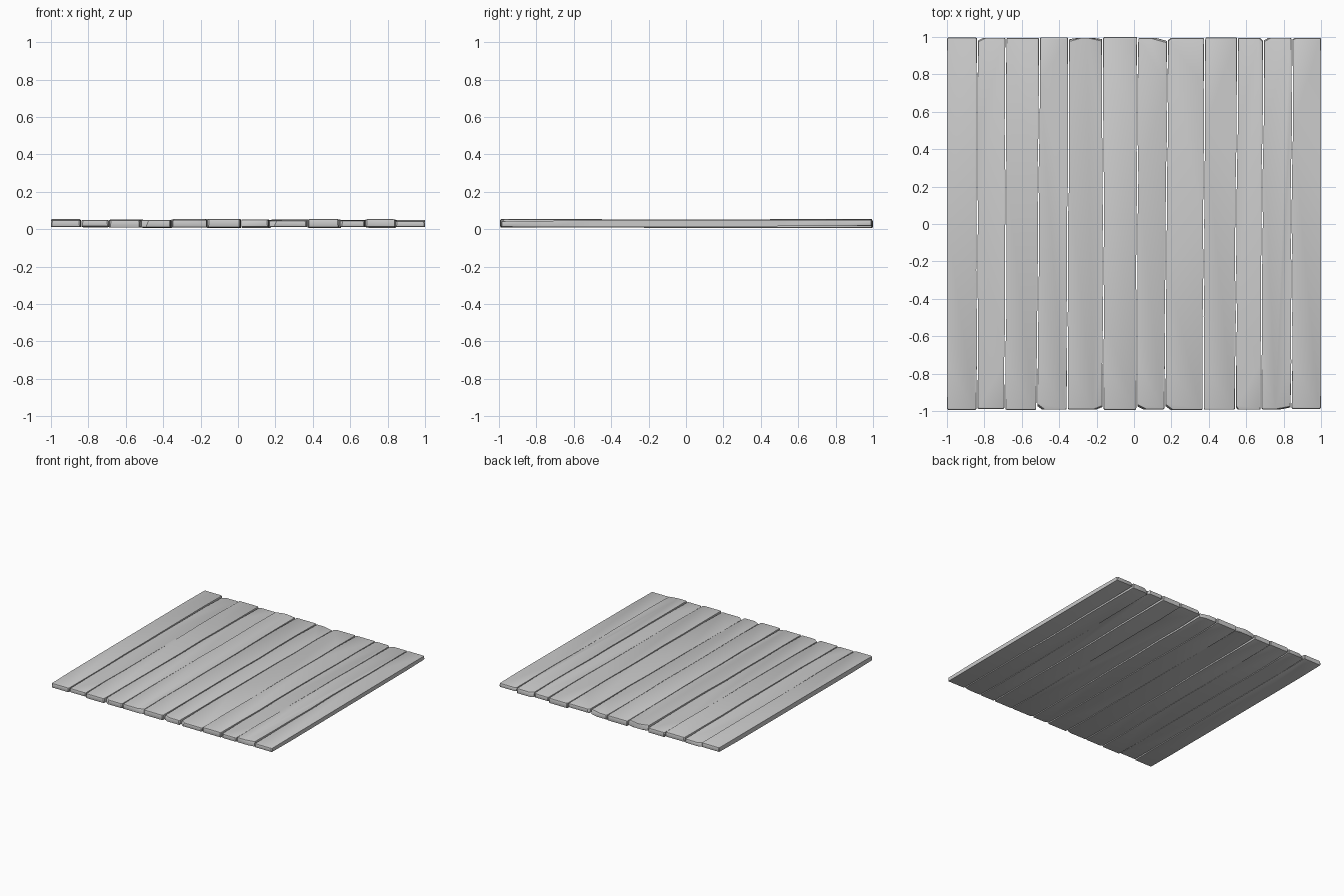
import bpy, bmesh, random

if "Cube" in bpy.data.objects:
    bpy.data.objects.remove(bpy.data.objects["Cube"])

random.seed(4)

# seams between planks: x at the front end and at the back end
FRONT = [-1, -.84, -.69, -.52, -.357, -.165, .015, .165, .37, .542, .68, .84, 1]
BACK = [-1, -.836, -.685, -.505, -.35, -.168, .02, .18, .378, .553, .692, .845, 1]
# bottom and top height of each plank
BOTTOM = [.013, .012, .010, .007, .011, .008, .009, .014, .008, .013, .009, .014]
TOP = [.051, .046, .050, .047, .052, .052, .049, .048, .051, .048, .051, .047]
TILT = [.002, -.002, .002, -.002, .002, -.002, -.002, .003, -.002, .002, -.002, .003]
# broken corners: plank -> {corner: (size along x, size along y)}
CHIPS = {
    1: {"bl": (.04, .02)},
    3: {"fl": (.04, .03)},
    4: {"bl": (.07, .012), "br": (.08, .01), "fr": (.05, .02)},
    6: {"br": (.09, .025), "fl": (.05, .025)},
    7: {"fl": (.04, .03), "bl": (.02, .015)},
    9: {"fl": (.015, .02), "br": (.02, .02)},
    10: {"bl": (.035, .02), "fr": (.08, .015)},
    11: {"bl": (.02, .01)},
}
GAP = .003
STEPS = 8


def wobble_line(i):
    """Points of seam i from front to back, slightly crooked."""
    amp = 0 if i in (0, 12) else .0035
    pts = []
    for k in range(STEPS + 1):
        t = k / STEPS
        pts.append(FRONT[i] + (BACK[i] - FRONT[i]) * t
                   + (random.uniform(-amp, amp) if 0 < k < STEPS else 0))
    return pts


seams = [wobble_line(i) for i in range(13)]


def outline(i, y0, y1, chip_scale):
    """Plan outline of plank i, counter-clockwise, with two points per corner."""
    def chip(c):
        cx, cy = CHIPS.get(i, {}).get(c, (.008, .006))
        return cx * chip_scale, cy * chip_scale
    left = [x + (GAP if i > 0 else 0) for x in seams[i]]
    right = [x - (GAP if i < 11 else 0) for x in seams[i + 1]]
    ys = [y0 + (y1 - y0) * k / STEPS for k in range(STEPS + 1)]
    fl, fr, bl, br = (chip(c) for c in ("fl", "fr", "bl", "br"))
    pts = [(left[0] + fl[0], y0), (right[0] - fr[0], y0), (right[0], y0 + fr[1])]
    pts += list(zip(right, ys))[1:-1]
    pts += [(right[-1], y1 - br[1]), (right[-1] - br[0], y1),
            (left[-1] + bl[0], y1), (left[-1], y1 - bl[1])]
    pts += list(zip(left, ys))[-2:0:-1]
    pts.append((left[0], y0 + fl[1]))
    return pts


def plank(i):
    y0, y1 = random.uniform(-.994, -.988), random.uniform(.994, .999)
    bm = bmesh.new()
    rings = []
    for z, scale in ((BOTTOM[i], .6), (TOP[i], 1)):
        rings.append([bm.verts.new((x, y, z + TILT[i] * y))
                      for x, y in outline(i, y0, y1, scale)])
    low, high = rings
    bm.faces.new(low[::-1])
    bm.faces.new(high)
    n = len(low)
    for k in range(n):
        j = (k + 1) % n
        bm.faces.new((low[k], low[j], high[j], high[k]))
    # worn rims round the top and bottom faces
    rims = [e for e in bm.edges
            if (e.verts[0] in low) == (e.verts[1] in low)]
    bmesh.ops.bevel(bm, geom=rims, offset=.007, segments=2, profile=.5,
                    affect='EDGES', clamp_overlap=True)
    bmesh.ops.recalc_face_normals(bm, faces=bm.faces)
    me = bpy.data.meshes.new(f"plank_{i + 1}")
    bm.to_mesh(me)
    bm.free()
    ob = bpy.data.objects.new(f"plank_{i + 1}", me)
    bpy.context.collection.objects.link(ob)
    return ob


# row of floor planks
planks = [plank(i) for i in range(12)]
for ob in planks:
    ob.select_set(True)
bpy.context.view_layer.objects.active = planks[0]
bpy.ops.object.shade_smooth_by_angle()
